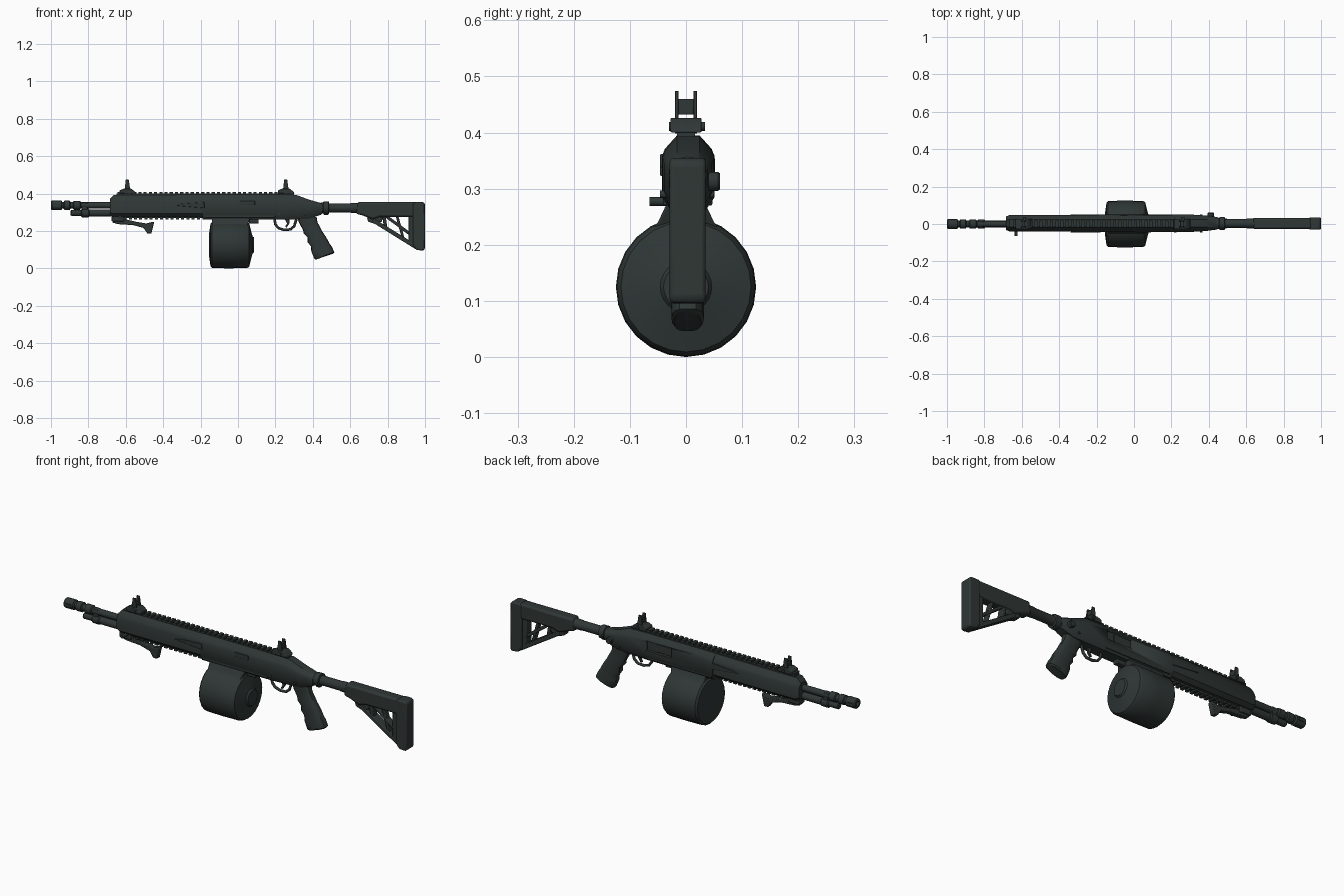
import bpy, bmesh, math
from mathutils import Vector, Matrix

if "Cube" in bpy.data.objects:
    bpy.data.objects.remove(bpy.data.objects["Cube"])

mat = bpy.data.materials.new("dark_gunmetal")
mat.diffuse_color = (0.028, 0.038, 0.036, 1)
mat.use_nodes = True
mat.node_tree.nodes["Principled BSDF"].inputs["Base Color"].default_value = mat.diffuse_color
Y0 = 0.003


def finish(bm, name, bevel=0, angle=35):
    bmesh.ops.recalc_face_normals(bm, faces=bm.faces)
    me = bpy.data.meshes.new(name)
    bm.to_mesh(me)
    bm.free()
    me.materials.append(mat)
    me.shade_smooth()
    me.set_sharp_from_angle(angle=math.radians(angle))
    ob = bpy.data.objects.new(name, me)
    bpy.context.collection.objects.link(ob)
    if bevel:
        m = ob.modifiers.new("bevel", 'BEVEL')
        m.width, m.segments, m.limit_method = bevel, 2, 'ANGLE'
    return ob


def prism(name, pts, hw, y=0, bevel=0.0):
    """Side profile (x, z) extruded to half width hw."""
    bm = bmesh.new()
    a = [bm.verts.new((x, y - hw, z)) for x, z in pts]
    b = [bm.verts.new((x, y + hw, z)) for x, z in pts]
    bm.faces.new(a)
    bm.faces.new(b[::-1])
    for i in range(len(a)):
        j = (i + 1) % len(a)
        bm.faces.new((a[i], a[j], b[j], b[i]))
    return finish(bm, name, bevel)


def box(name, x0, x1, z0, z1, hw, y=0, bevel=0.0):
    return prism(name, [(x0, z0), (x1, z0), (x1, z1), (x0, z1)], hw, y, bevel)


def strut(name, p, q, t, hw):
    """Straight bar between two side view points."""
    p, q = Vector(p), Vector(q)
    d = (q - p).normalized() * t
    n = Vector((-d.y, d.x))
    return prism(name, [p + n, q + n, q - n, p - n], hw, Y0, 0.004)


def loft(name, rings, bevel=0):
    bm = bmesh.new()
    rows = [[bm.verts.new(p) for p in r] for r in rings]
    for a, b in zip(rows, rows[1:]):
        for i in range(len(a)):
            j = (i + 1) % len(a)
            bm.faces.new((a[i], a[j], b[j], b[i]))
    bm.faces.new(rows[0])
    bm.faces.new(rows[-1][::-1])
    return finish(bm, name, bevel)


def lathe(name, prof, z, y=0, n=20, along_y=False, x=0):
    """Turned part: prof is (distance along axis, radius)."""
    rings = [[(d, max(r, 1e-4) * math.cos(2 * math.pi * i / n) + y,
               max(r, 1e-4) * math.sin(2 * math.pi * i / n) + z)
              for i in range(n)] for d, r in prof]
    if along_y:
        rings = [[(p[1] - y + x, p[0], p[2]) for p in r] for r in rings]
    return loft(name, rings)


def section(x, zb, zl, zh, zt, wb, wm, wt, y=0.004):
    """Ten sided body cross-section."""
    half = [(wb, zb), (wm, zl), (wm, zh), (wm * .8 + wt * .2, zh + (zt - zh) * .35), (wt, zt)]
    return [(x, y + w, z) for w, z in half] + [(x, y - w, z) for w, z in half[::-1]]


# handguard and receiver shells
loft("handguard", [
    section(-.685, .285, .3, .345, .37, .02, .036, .018),
    section(-.665, .275, .292, .355, .392, .025, .044, .02),
    section(-.18, .275, .292, .355, .394, .025, .044, .02)])
receiver = loft("receiver", [
    section(-.19, .26, .285, .358, .395, .03, .047, .02),
    section(.2, .26, .285, .358, .395, .03, .047, .02),
    section(.31, .262, .29, .356, .393, .028, .046, .02),
    section(.38, .265, .295, .342, .367, .026, .042, .02),
    section(.44, .285, .302, .335, .35, .022, .034, .018),
    section(.453, .292, .305, .332, .345, .018, .03, .014)])

# ejection port recess with bolt
cutter = box("port_cutter", .05, .2, .315, .366, .02, .056)
cutter.hide_render = True
cutter.hide_viewport = True
cut = receiver.modifiers.new("port", 'BOOLEAN')
cut.operation, cut.object, cut.solver = 'DIFFERENCE', cutter, 'EXACT'
box("bolt", .055, .15, .32, .36, .004, .036, .002)

# raised side panels and seams
box("left_side_plate", .01, .09, .338, .362, .004, -.042, .002)
for s in (-1, 1):
    prism("side_rib", [(-.34, .336), (-.18, .322), (-.18, .354), (-.3, .346)], .003, Y0 + s * .046, .002)
    box("lower_receiver_rail", -.18, .2, .27, .288, .004, Y0 + s * .04, .003)
    for x in (.22, .36):
        lathe("receiver_pin", [(-.046, .007), (.05, .007)], .29, along_y=True, x=x, n=12)

# barrel with muzzle brake and bore
lathe("barrel", [(-.95, .011), (-1, .012), (-1, .022), (-.995, .026), (-.945, .026), (-.94, .018),
                 (-.932, .018), (-.928, .025), (-.9, .025), (-.896, .018), (-.882, .018), (-.878, .024),
                 (-.845, .024), (-.84, .017), (-.66, .017)], .337, n=20)
for s in (-1, 1):
    box("brake_port_rib", -.985, -.955, .329, .345, .003, s * .025)

# magazine tube, cap and barrel clamp
lathe("magazine_tube", [(-.895, .012), (-.89, .016), (-.84, .016), (-.835, .023), (-.8, .023),
                        (-.795, .019), (-.66, .019)], .296)
box("barrel_clamp", -.835, -.805, .29, .352, .014, 0, .003)

# top rail with teeth
box("top_rail", -.65, .3, .388, .4, .016, 0)
for i in range(34):
    x = -.645 + i * .028
    box("top_rail_tooth", x, x + .017, .398, .409, .02, 0)
# lower rail with teeth
box("lower_rail", -.65, -.19, .268, .28, .015)
for i in range(16):
    x = -.64 + i * .028
    box("lower_rail_tooth", x, x + .016, .26, .27, .019)

# folding sights
for label, x in (("front", -.59), ("rear", .257)):
    prism(label + "_sight_base", [(x - .045, .4), (x - .042, .418), (x - .02, .426), (x + .018, .426),
                                  (x + .04, .41), (x + .045, .4)], .028, 0, .003)
    for s in (-1, 1):
        prism(label + "_sight_ear", [(x - .016, .42), (x - .01, .474), (x + .006, .474), (x + .014, .42)],
              .003, s * .0165, .001)
    box(label + "_sight_block", x - .01, x + .008, .432, .46, .014, 0, .002)
    lathe(label + "_sight_pivot", [(-.03, .008), (.034, .008)], .411, along_y=True, x=x + .005, n=12)

# hand stop under the handguard
prism("hand_stop", [(-.66, .265), (-.672, .245), (-.64, .236), (-.56, .231), (-.505, .216), (-.485, .186),
                    (-.463, .186), (-.45, .24), (-.45, .25), (-.49, .24), (-.54, .248), (-.6, .262)],
      .014, 0, .004)
box("hand_stop_clamp", -.675, -.61, .25, .278, .024, 0, .004)
lathe("clamp_knob", [(-.065, .008), (-.02, .008)], .277, along_y=True, x=-.63, n=12)

# drum magazine and its neck
lathe("drum_magazine", [(-.156, 0), (-.156, .05), (-.147, .114), (-.138, .1235), (-.05, .125), (.048, .1235),
                        (.06, .116), (.074, .06), (.078, .046), (.086, .04), (.086, 0)], .125, n=24)
loft("magazine_neck", [[(x0, -w, z), (x1, -w, z), (x1, w, z), (x0, w, z)] for x0, x1, w, z in
                       ((-.135, .045, .072, .215), (-.14, .055, .05, .24), (-.14, .065, .036, .27))], .003)
box("magazine_latch", .06, .11, .24, .265, .014, 0, .003)

# trigger guard and trigger
curve = bpy.data.curves.new("trigger_guard", 'CURVE')
curve.dimensions = '3D'
curve.bevel_depth, curve.bevel_resolution = .007, 2
path = [(.195, .265), (.2, .235), (.215, .216), (.245, .206), (.28, .208), (.3, .225), (.312, .262)]
sp = curve.splines.new('POLY')
sp.points.add(len(path) - 1)
for pt, (x, z) in zip(sp.points, path):
    pt.co = (x, 0, z, 1)
curve.materials.append(mat)
bpy.context.collection.objects.link(bpy.data.objects.new("trigger_guard", curve))
prism("trigger", [(.25, .265), (.262, .24), (.252, .222), (.26, .218), (.275, .24), (.275, .265)], .006, 0, .002)

# pistol grip with finger grooves: front (x, z), back (x, z), half width
grip = [((.315, .275), (.42, .275), .024), ((.328, .24), (.425, .245), .023), ((.348, .205), (.442, .215), .024),
        ((.352, .185), (.452, .195), .026), ((.372, .165), (.464, .178), .026), ((.372, .14), (.478, .155), .028),
        ((.39, .118), (.488, .135), .027), ((.392, .09), (.502, .115), .029), ((.408, .052), (.515, .086), .029),
        ((.414, .046), (.508, .078), .024)]
rings = []
for f, b, w in grip:
    f, b = Vector(f), Vector(b)
    ring = []
    for i in range(16):
        a = 2 * math.pi * i / 16
        c, s = math.cos(a), math.sin(a)
        p = (f + b) / 2 + (b - f) / 2 * math.copysign(abs(c) ** .7, c)
        ring.append((p.x, Y0 + w * math.copysign(abs(s) ** .7, s), p.y))
    rings.append(ring)
loft("pistol_grip", rings)

# safety button, collar and buffer tube
lathe("safety_button", [(.02, .017), (.057, .017), (.061, .014)], .313, along_y=True, x=.41, n=16)
lathe("buffer_tube", [(.44, .028), (.455, .028), (.457, .034), (.485, .034), (.487, .024), (.6, .024),
                      (.605, .026), (.68, .026)], .323, Y0, 20)
box("collar_tab", .46, .482, .285, .3, .012, Y0, .003)

# shoulder stock
prism("stock_body", [(.632, .29), (.64, .355), (.95, .355), (.95, .275), (.76, .275), (.72, .262), (.66, .285)],
      .029, Y0, .01)
prism("stock_latch", [(.69, .27), (.695, .25), (.73, .238), (.77, .25), (.775, .28), (.7, .285)], .02, Y0, .004)
prism("butt_pad", [(.935, .345), (.945, .355), (.99, .355), (1, .345), (1, .105), (.992, .095), (.955, .098),
                   (.935, .125)], .032, Y0, .012)
strut("stock_lower_strut", (.72, .258), (.955, .112), .011, .022)
strut("stock_inner_strut", (.79, .28), (.945, .165), .008, .016)
strut("stock_cross_strut", (.85, .28), (.885, .155), .007, .016)
strut("stock_front_link", (.78, .28), (.79, .215), .009, .018)
strut("stock_rear_link", (.925, .29), (.925, .13), .014, .022)
